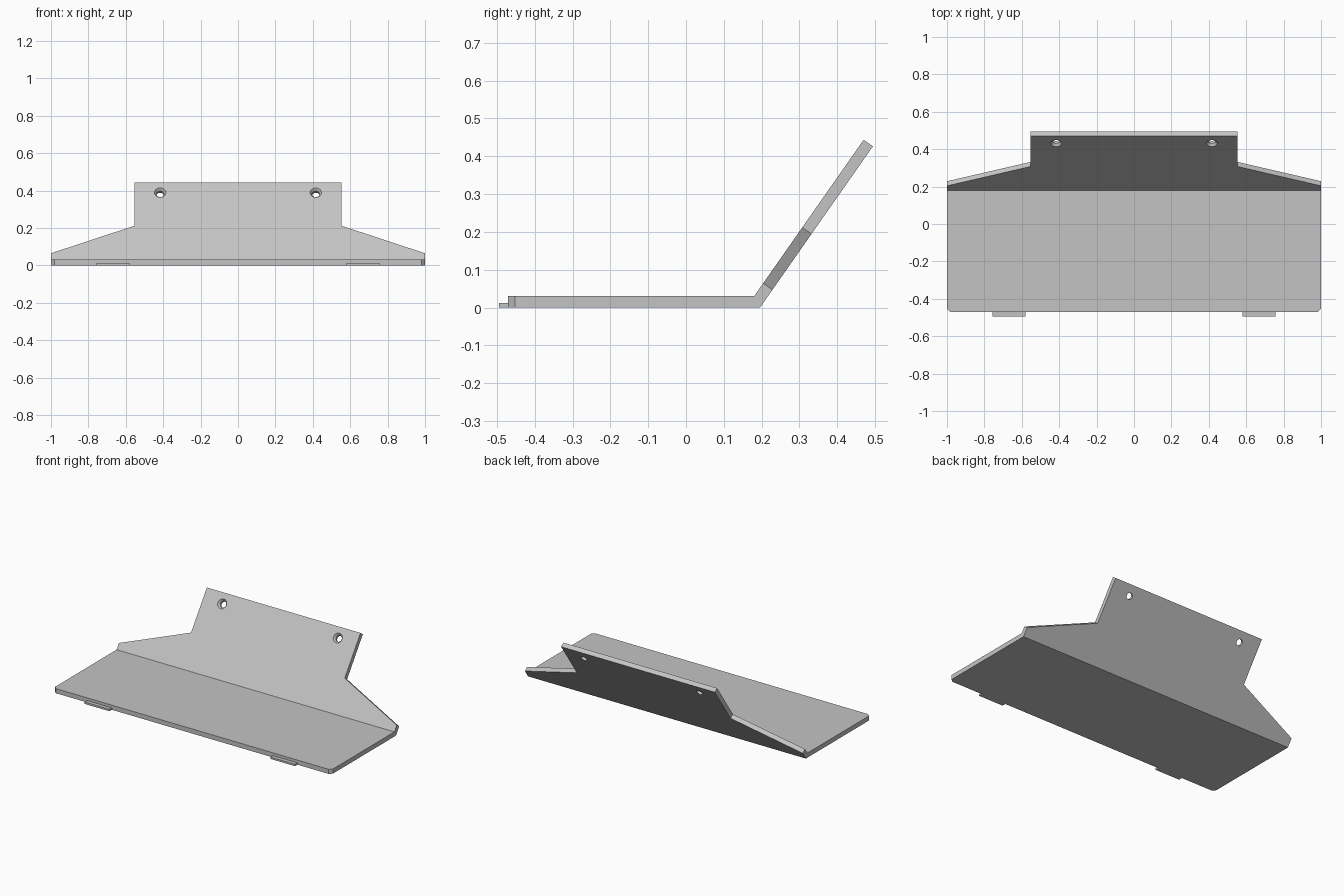
import bpy, bmesh, math
from mathutils import Vector, Matrix

cube = bpy.data.objects.get("Cube")
if cube:
    bpy.data.objects.remove(cube, do_unlink=True)

THICK = 0.03
ANGLE = math.radians(55)
CREASE = 0.18                       # y of the inner bend line
UP = Vector((0, math.cos(ANGLE), math.sin(ANGLE)))        # along the flange
OUT = Vector((0, math.sin(ANGLE), -math.cos(ANGLE)))      # through the flange
BEND = Vector((0, CREASE, THICK))

grey = bpy.data.materials.new("light grey metal")
grey.use_nodes = True
colour = (0.55, 0.55, 0.55, 1)
grey.diffuse_color = colour
grey.node_tree.nodes["Principled BSDF"].inputs["Base Color"].default_value = colour


def make_object(name, bm):
    bmesh.ops.recalc_face_normals(bm, faces=bm.faces)
    mesh = bpy.data.meshes.new(name)
    bm.to_mesh(mesh)
    bm.free()
    mesh.materials.append(grey)
    obj = bpy.data.objects.new(name, mesh)
    bpy.context.collection.objects.link(obj)
    return obj


def mirrored(half):
    """Close a right-hand outline with its mirror image."""
    return half + [(-x, d) for x, d in reversed(half)]


# Bent plate: flat base and sloping flange share a mitred bend
base_half = [(0.982, -0.47), (1, -0.452)]
flange_half = [(1, 0.042), (0.553, 0.222), (0.553, 0.505)]
right = base_half + [(1, None)] + flange_half
outline = mirrored(right)
mitre = Vector((0, THICK * math.tan(ANGLE / 2), -THICK))
bm = bmesh.new()
top, bottom = [], []
for i, (x, d) in enumerate(outline):
    side = Vector((x, 0, 0))
    if d is None:
        p, drop = side + BEND, mitre
    elif (x, d) in mirrored(base_half):
        p, drop = side + Vector((0, d, THICK)), Vector((0, 0, -THICK))
    else:
        p, drop = side + BEND + UP * d, OUT * THICK
    top.append(bm.verts.new(p))
    bottom.append(bm.verts.new(p + drop))
n = len(outline)
first = len(base_half)
last = n - 1 - first
for ring in (top, bottom):
    bm.faces.new(ring[first:last + 1])
    bm.faces.new(ring[last:] + ring[:first + 1])
for i in range(n):
    j = (i + 1) % n
    bm.faces.new((top[i], top[j], bottom[j], bottom[i]))
plate = make_object("bent_plate", bm)

# Countersunk screw holes through the flange
turn = OUT.to_track_quat('Z', 'Y').to_matrix().to_4x4()
for name, x in (("left", 0.416), ("right", -0.416)):
    bm = bmesh.new()
    rings = []
    for radius, depth in ((0.032, -0.002), (0.02, 0.014), (0.02, 0.05)):
        ring = bmesh.ops.create_circle(bm, segments=32, radius=radius)["verts"]
        bmesh.ops.translate(bm, verts=ring, vec=(0, 0, depth))
        rings.append(ring)
    for a, b in zip(rings, rings[1:]):
        for i in range(32):
            j = (i + 1) % 32
            bm.faces.new((a[i], a[j], b[j], b[i]))
    bm.faces.new(rings[0])
    bm.faces.new(rings[-1])
    centre = BEND + UP * 0.438 + Vector((x, 0, 0))
    bm.transform(Matrix.Translation(centre) @ turn)
    cutter = make_object(name + "_hole_cutter", bm)
    cutter.hide_render = True
    cut = plate.modifiers.new(name + " hole", 'BOOLEAN')
    cut.operation = 'DIFFERENCE'
    cut.solver = 'EXACT'
    cut.object = cutter
    bpy.context.view_layer.objects.active = plate
    bpy.ops.object.modifier_apply(modifier=cut.name)
    bpy.data.objects.remove(cutter, do_unlink=True)

# Thin locating tabs on the front edge
for name, x in (("left_tab", 0.668), ("right_tab", -0.668)):
    bm = bmesh.new()
    bmesh.ops.create_cube(bm, size=1)
    bmesh.ops.scale(bm, verts=bm.verts, vec=(0.177, 0.025, 0.012))
    bmesh.ops.translate(bm, verts=bm.verts, vec=(x, -0.4825, 0.006))
    make_object(name, bm)

# Smooth only the round hole walls
bpy.ops.object.select_all(action='DESELECT')
plate.select_set(True)
bpy.context.view_layer.objects.active = plate
bpy.ops.object.shade_smooth_by_angle(angle=math.radians(25))
